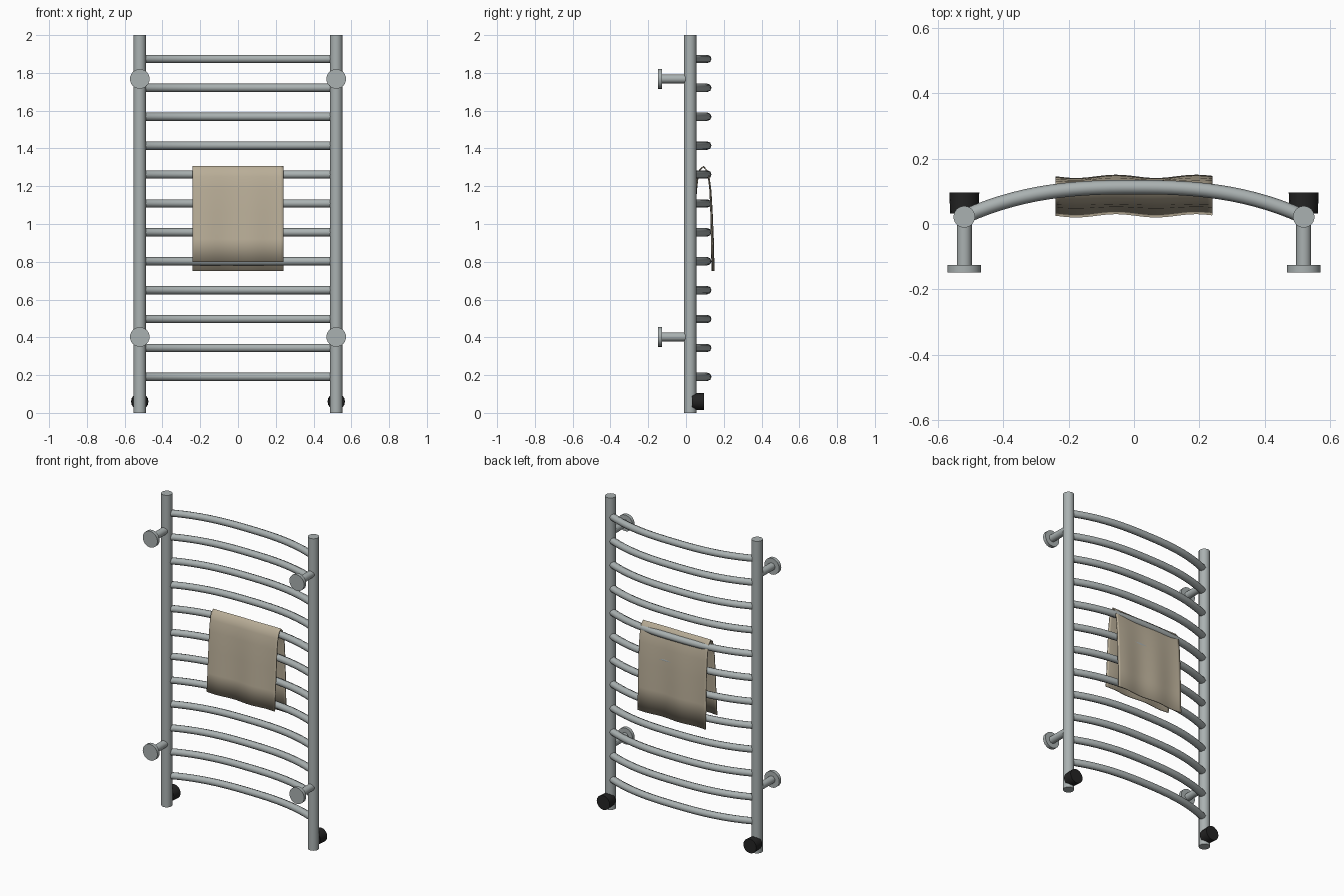
import bpy, bmesh, math
from mathutils import Matrix, Vector

old = bpy.data.objects.get("Cube")
if old:
    bpy.data.objects.remove(old, do_unlink=True)


def material(name, rgb):
    m = bpy.data.materials.new(name)
    m.use_nodes = True
    m.diffuse_color = (*rgb, 1)
    m.node_tree.nodes["Principled BSDF"].inputs["Base Color"].default_value = (*rgb, 1)
    return m


STEEL = material("grey steel", (0.40, 0.44, 0.44))
BLACK = material("black plastic", (0.017, 0.017, 0.017))
CLOTH = material("beige cloth", (0.49, 0.425, 0.315))


def finish(bm, name, mat):
    """Turn a bmesh into a shaded object."""
    bmesh.ops.recalc_face_normals(bm, faces=bm.faces)
    mesh = bpy.data.meshes.new(name)
    bm.to_mesh(mesh)
    bm.free()
    mesh.materials.append(mat)
    obj = bpy.data.objects.new(name, mesh)
    bpy.context.collection.objects.link(obj)
    bpy.ops.object.select_all(action="DESELECT")
    obj.select_set(True)
    bpy.context.view_layer.objects.active = obj
    bpy.ops.object.shade_smooth_by_angle(angle=math.radians(50))
    return obj


def cylinder(name, start, end, r1, r2, mat, sides=24):
    a, b = Vector(start), Vector(end)
    turn = (b - a).to_track_quat("Z", "Y").to_matrix().to_4x4()
    bm = bmesh.new()
    bmesh.ops.create_cone(bm, cap_ends=True, segments=sides, radius1=r1, radius2=r2,
                          depth=(b - a).length,
                          matrix=Matrix.Translation((a + b) / 2) @ turn)
    return finish(bm, name, mat)


POST_X, POST_Y = 0.52, 0.022
BAR_COUNT, BAR_RADIUS, BAR_SIDES = 12, 0.022, 8


def bar_y(x):
    """Backward bow of a bar at a given x."""
    return POST_Y + 0.091 * (1 - abs(x / POST_X) ** 2.6)


# Posts, wall mounts and end knobs, on both sides
for side, s in (("left", 1), ("right", -1)):
    x = s * POST_X
    cylinder(side + "_post", (x, POST_Y, 0), (x, POST_Y, 2), 0.033, 0.033, STEEL)
    for level, z in (("lower", 0.402), ("upper", 1.768)):
        cylinder(f"{side}_{level}_mount_stem", (x, -0.13, z), (x, POST_Y, z),
                 0.023, 0.023, STEEL)
        cylinder(f"{side}_{level}_mount_flange", (x, -0.148, z), (x, -0.126, z),
                 0.052, 0.052, STEEL)
    cylinder(side + "_knob", (x, 0.032, 0.06), (x, 0.096, 0.06), 0.043, 0.046, BLACK, 16)

# Bowed bars: a ring swept along the curve
for i in range(BAR_COUNT):
    z = 0.191 + i * 0.153
    bm = bmesh.new()
    rings = []
    steps = 28
    for k in range(steps + 1):
        x = -POST_X + 2 * POST_X * k / steps
        slope = (bar_y(x + 0.01) - bar_y(x - 0.01)) / 0.02
        normal = Vector((-slope, 1, 0)).normalized()
        centre = Vector((x, bar_y(x), z))
        ring = []
        for j in range(BAR_SIDES):
            t = math.tau * j / BAR_SIDES
            offset = normal * math.cos(t) + Vector((0, 0, math.sin(t)))
            ring.append(bm.verts.new(centre + offset * BAR_RADIUS))
        rings.append(ring)
    for a, b in zip(rings, rings[1:]):
        for j in range(BAR_SIDES):
            n = (j + 1) % BAR_SIDES
            bm.faces.new((a[j], a[n], b[n], b[j]))
    bm.faces.new(rings[0])
    bm.faces.new(rings[-1])
    finish(bm, f"bar_{i + 1}", STEEL)

# Towel: folded profile with ripples growing towards the hems
profile = [(0.028, 0.80), (0.036, 0.92), (0.045, 1.06), (0.053, 1.18), (0.062, 1.25),
           (0.074, 1.288), (0.092, 1.304), (0.109, 1.285), (0.120, 1.25),
           (0.129, 1.18), (0.135, 1.06), (0.140, 0.90), (0.143, 0.75)]
bm = bmesh.new()
columns = []
for k in range(33):
    x = -0.24 + 0.48 * k / 32
    ripple = math.cos(math.tau * (x + 0.055) / 0.245)
    columns.append([bm.verts.new((x, y + ripple * 0.005 * min(1, 0.2 + (1.3 - z) * 2), z))
                    for y, z in profile])
for a, b in zip(columns, columns[1:]):
    for j in range(len(profile) - 1):
        bm.faces.new((a[j], a[j + 1], b[j + 1], b[j]))
towel = finish(bm, "towel", CLOTH)
solid = towel.modifiers.new("thickness", "SOLIDIFY")
solid.thickness = 0.006
solid.offset = 0
